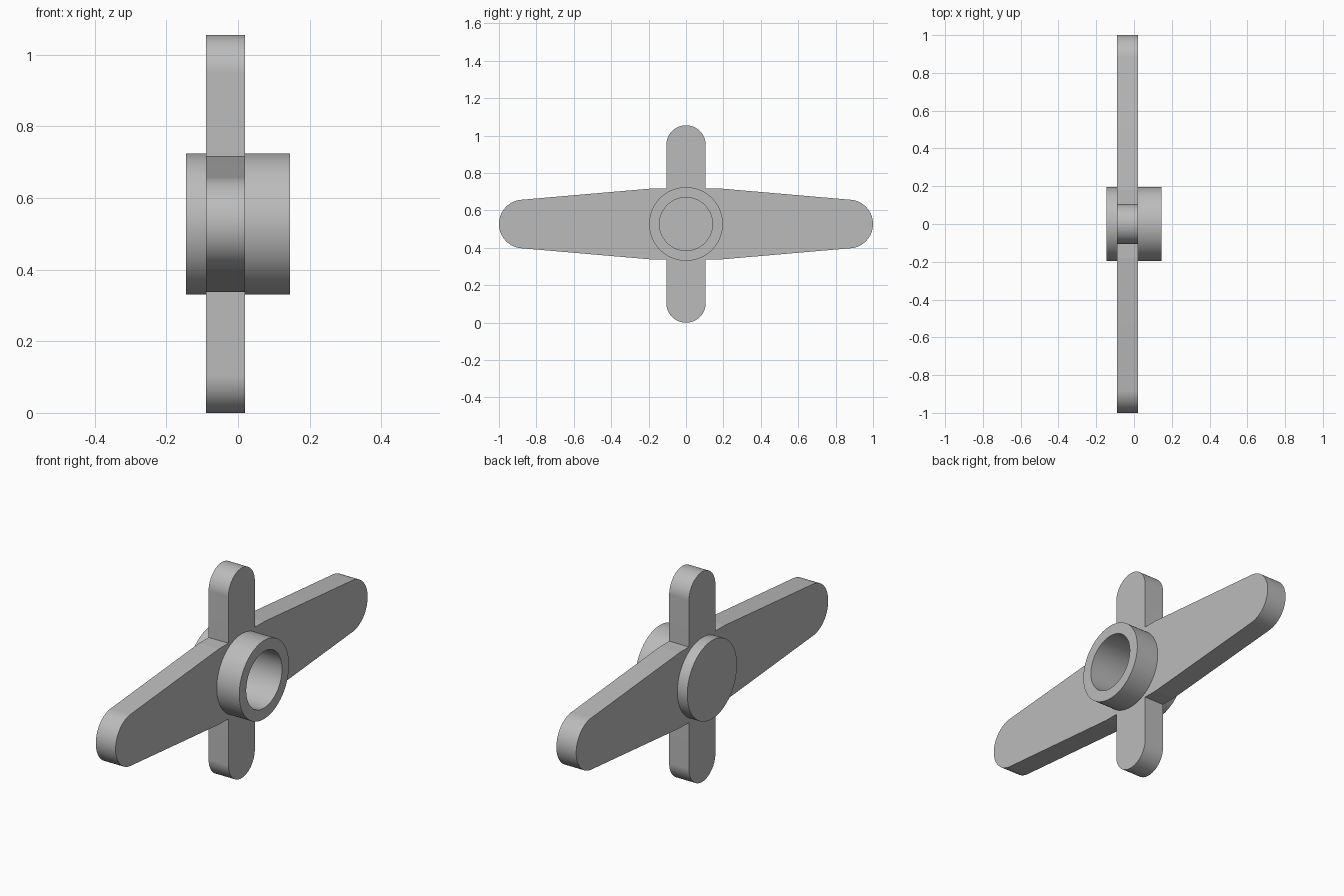
import bpy, bmesh
from math import sin, cos, pi, radians, atan2

cube = bpy.data.objects.get("Cube")
if cube:
    bpy.data.objects.remove(cube)

CENTRE_Z = 0.5275

grey = bpy.data.materials.new("plain grey")
grey.use_nodes = True
COLOUR = (0.5, 0.5, 0.5, 1)
grey.diffuse_color = COLOUR
grey.node_tree.nodes["Principled BSDF"].inputs["Base Color"].default_value = COLOUR


def finish(bm, name):
    """Turn a bmesh into a smooth-shaded object on the hub axis."""
    bmesh.ops.recalc_face_normals(bm, faces=bm.faces[:])
    mesh = bpy.data.meshes.new(name)
    bm.to_mesh(mesh)
    bm.free()
    mesh.materials.append(grey)
    obj = bpy.data.objects.new(name, mesh)
    obj.location.z = CENTRE_Z
    bpy.context.collection.objects.link(obj)
    bpy.ops.object.select_all(action='DESELECT')
    obj.select_set(True)
    bpy.context.view_layer.objects.active = obj
    bpy.ops.object.shade_smooth_by_angle(angle=radians(4))


def arc(cy, cz, r, start, end, steps=32):
    angles = [start + (end - start) * i / steps for i in range(steps + 1)]
    return [(cy + r * cos(a), cz + r * sin(a)) for a in angles]


# Cross-shaped plate: quarter outline mirrored into four, then extruded
wing_r, arm_r, root_y, root_z = 0.13, 0.105, 0.18, 0.19
wing_y = 1 - wing_r
taper = atan2(root_z - wing_r, wing_y - root_y)
quarter = arc(wing_y, 0, wing_r, 0, pi / 2 - taper)
quarter += [(root_y, root_z), (arm_r, root_z)]
quarter += arc(0, CENTRE_Z - arm_r, arm_r, 0, pi / 2)
half = quarter + [(-y, z) for y, z in reversed(quarter[:-1])]
outline = half + [(y, -z) for y, z in reversed(half[1:-1])]

bm = bmesh.new()
face = bm.faces.new([bm.verts.new((-0.09, y, z)) for y, z in outline])
side = bmesh.ops.extrude_face_region(bm, geom=[face])
moved = [v for v in side["geom"] if isinstance(v, bmesh.types.BMVert)]
bmesh.ops.translate(bm, verts=moved, vec=(0.11, 0, 0))
finish(bm, "cross_handle_plate")

# Hub: turned profile with a closed back and a blind bore opening on +x
profile = [(-0.145, 0), (-0.145, 0.197), (0.145, 0.197),
           (0.145, 0.142), (-0.09, 0.142), (-0.09, 0)]
bm = bmesh.new()
verts = [bm.verts.new((x, 0, r)) for x, r in profile]
edges = [bm.edges.new(pair) for pair in zip(verts, verts[1:])]
bmesh.ops.spin(bm, geom=verts + edges, cent=(0, 0, 0), axis=(1, 0, 0),
               angle=2 * pi, steps=128, use_merge=True)
bmesh.ops.remove_doubles(bm, verts=bm.verts[:], dist=0.0001)

# Open the plate where the bore passes through it
finish(bm, "hub")
plate = bpy.data.objects["cross_handle_plate"]
bpy.ops.mesh.primitive_cylinder_add(vertices=128, radius=0.17, depth=0.6,
                                    location=(0, 0, CENTRE_Z),
                                    rotation=(0, pi / 2, 0))
cutter = bpy.context.object
cutter.name = "bore_cutter"
cutter.hide_render = True
cutter.display_type = 'WIRE'
cut = plate.modifiers.new("bore", 'BOOLEAN')
cut.operation = 'DIFFERENCE'
cut.solver = 'EXACT'
cut.object = cutter
bpy.context.view_layer.objects.active = plate
bpy.ops.object.modifier_apply(modifier=cut.name)
bpy.data.objects.remove(cutter)
